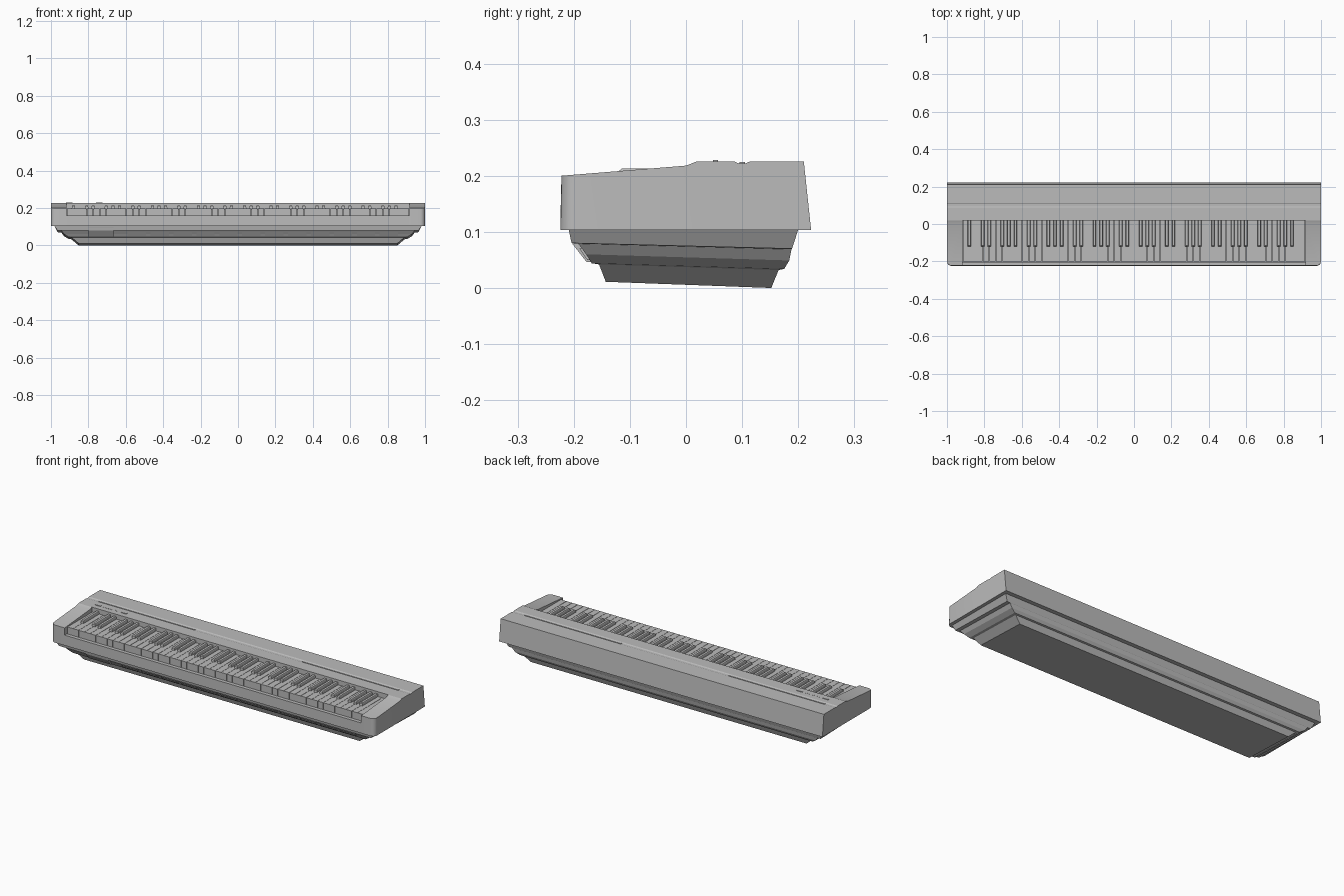
import bpy, bmesh

cube = bpy.data.objects.get("Cube")
if cube:
    bpy.data.objects.remove(cube, do_unlink=True)

grey = bpy.data.materials.new("plain grey")
GREY = (0.5, 0.5, 0.5, 1.0)
grey.diffuse_color = GREY
grey.use_nodes = True
grey.node_tree.nodes["Principled BSDF"].inputs["Base Color"].default_value = GREY


def finish(bm, name):
    bmesh.ops.recalc_face_normals(bm, faces=bm.faces[:])
    mesh = bpy.data.meshes.new(name)
    bm.to_mesh(mesh)
    bm.free()
    mesh.materials.append(grey)
    ob = bpy.data.objects.new(name, mesh)
    bpy.context.collection.objects.link(ob)
    return ob


def loft(bm, rings):
    """Join closed rings of points with quads and cap both ends."""
    loops = [[bm.verts.new(p) for p in ring] for ring in rings]
    n = len(loops[0])
    for a, b in zip(loops, loops[1:]):
        for i in range(n):
            j = (i + 1) % n
            bm.faces.new((a[i], a[j], b[j], b[i]))
    bm.faces.new(loops[0][::-1])
    bm.faces.new(loops[-1])


def prism(bm, profile, x0, x1):
    """Extrude a (y, z) side profile along x."""
    loft(bm, [[(x, y, z) for y, z in profile] for x in (x0, x1)])


def box(bm, x0, x1, y0, y1, z0, z1):
    prism(bm, [(y0, z0), (y0, z1), (y1, z1), (y1, z0)], x0, x1)


# Rear housing with the shallow speaker groove
bm = bmesh.new()
prism(bm, [(0.018, 0.103), (0.018, 0.225), (0.087, 0.225), (0.094, 0.222),
           (0.106, 0.222), (0.113, 0.225), (0.21, 0.225), (0.223, 0.103)], -1, 1)
finish(bm, "rear_housing")

# End cheeks with rounded outer front corners
for side, sign in (("left", 1), ("right", -1)):
    bm = bmesh.new()
    prism(bm, [(-0.224, 0.103), (-0.222, 0.20), (0.0, 0.218), (0.018, 0.225),
               (0.018, 0.103)], sign * 0.917, sign * 1.0)
    corner = [e for e in bm.edges
              if all(abs(v.co.x) > 0.99 and v.co.y < -0.22 for v in e.verts)]
    bmesh.ops.bevel(bm, geom=corner, offset=0.025, segments=6, profile=0.5,
                    affect='EDGES')
    cheek = finish(bm, side + "_cheek")
    bpy.ops.object.select_all(action='DESELECT')
    cheek.select_set(True)
    bpy.context.view_layer.objects.active = cheek
    bpy.ops.object.shade_smooth_by_angle()

# Front rail and bed beneath the keys
bm = bmesh.new()
prism(bm, [(-0.224, 0.103), (-0.223, 0.16), (-0.203, 0.16), (-0.203, 0.15),
           (0.018, 0.15), (0.018, 0.103)], -0.917, 0.917)
finish(bm, "front_rail")

# Keyboard: 52 white keys and 36 black keys
COUNT, LEFT, RIGHT = 52, -0.915, 0.915
PITCH = (RIGHT - LEFT) / COUNT
white, black = bmesh.new(), bmesh.new()
for i in range(COUNT):
    x = LEFT + i * PITCH
    box(white, x + 0.0008, x + PITCH - 0.0008, -0.201, 0.018, 0.15, 0.198)
    if i % 7 in (0, 2, 3, 5, 6) and i < COUNT - 1:
        c = x + PITCH
        rings = []
        for half, front, z in ((0.0095, -0.122, 0.19), (0.0085, -0.119, 0.209),
                               (0.0065, -0.114, 0.213)):
            rings.append([(c - half, front, z), (c + half, front, z),
                          (c + half, 0.018, z), (c - half, 0.018, z)])
        loft(black, rings)
finish(white, "white_keys")
finish(black, "black_keys")

# Stepped underside, each ring: half width, front y, front z, back y, back z
STEPS = [(0.982, -0.209, 0.104, 0.200, 0.104),
         (0.965, -0.204, 0.080, 0.189, 0.070),
         (0.945, -0.192, 0.079, 0.188, 0.069),
         (0.930, -0.178, 0.060, 0.184, 0.049),
         (0.905, -0.168, 0.044, 0.175, 0.034),
         (0.890, -0.155, 0.042, 0.165, 0.032),
         (0.853, -0.143, 0.011, 0.152, 0.000)]
bm = bmesh.new()
loft(bm, [[(-w, yf, zf), (w, yf, zf), (w, yb, zb), (-w, yb, zb)]
          for w, yf, zf, yb, zb in STEPS])
finish(bm, "stepped_base")

# Socket box and row of pads under the front edge
bm = bmesh.new()
prism(bm, [(-0.207, 0.094), (-0.202, 0.078), (-0.177, 0.046), (-0.14, 0.046),
           (-0.14, 0.094)], -0.80, -0.665)
finish(bm, "socket_box")
bm = bmesh.new()
for i in range(12):
    x = -0.59 + i * 0.1225
    prism(bm, [(-0.190, 0.070), (-0.176, 0.050), (-0.15, 0.050),
               (-0.15, 0.070)], x, x + 0.098)
finish(bm, "front_pads")

# Long speaker slots lying in the groove
bm = bmesh.new()
for x0, x1 in ((-0.93, -0.335), (0.33, 0.925)):
    box(bm, x0, x1, 0.095, 0.105, 0.219, 0.2245)
finish(bm, "speaker_slots")

# Control buttons: two raised ends with a flat row between
bm = bmesh.new()
for c in (-0.902, -0.742):
    box(bm, c - 0.017, c + 0.017, 0.048, 0.057, 0.222, 0.228)
for i in range(5):
    c = -0.862 + i * 0.02
    box(bm, c - 0.007, c + 0.007, 0.049, 0.056, 0.222, 0.2258)
finish(bm, "control_buttons")
